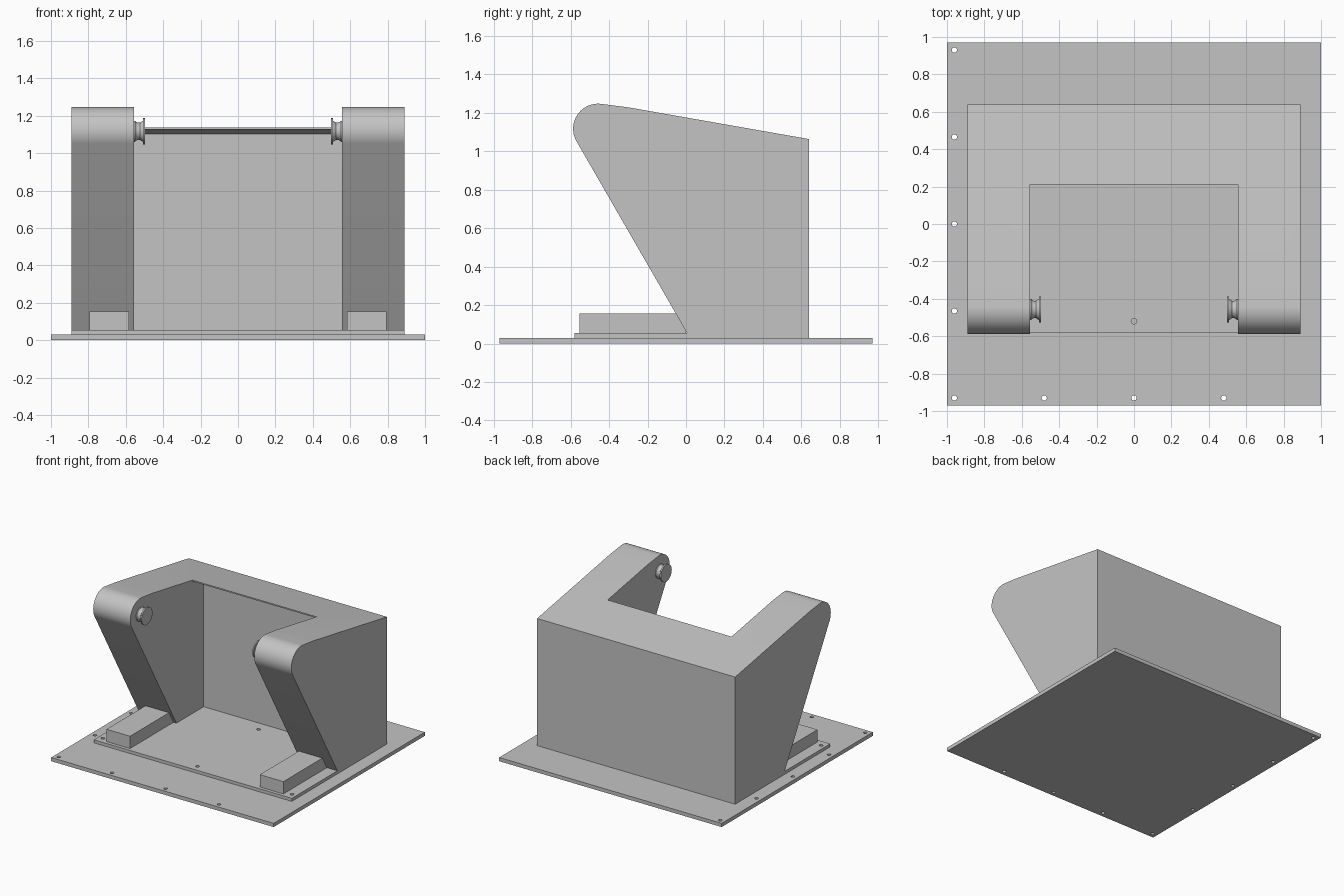
import bpy, bmesh, math
from mathutils import Matrix, Vector

default = bpy.data.objects.get("Cube")
if default:
    bpy.data.objects.remove(default, do_unlink=True)

grey = bpy.data.materials.new("plain grey")
grey.use_nodes = True
COLOUR = (0.55, 0.55, 0.55, 1.0)
grey.diffuse_color = COLOUR
grey.node_tree.nodes["Principled BSDF"].inputs["Base Color"].default_value = COLOUR


def finish(name, bm):
    """Turn a bmesh into a named, coloured object."""
    bmesh.ops.recalc_face_normals(bm, faces=bm.faces)
    mesh = bpy.data.meshes.new(name)
    bm.to_mesh(mesh)
    bm.free()
    mesh.materials.append(grey)
    ob = bpy.data.objects.new(name, mesh)
    bpy.context.collection.objects.link(ob)
    return ob


def extrude(name, points, direction):
    """Prism from a closed outline of 3D points."""
    bm = bmesh.new()
    face = bm.faces.new([bm.verts.new(p) for p in points])
    res = bmesh.ops.extrude_face_region(bm, geom=[face], use_keep_orig=True)
    verts = [g for g in res["geom"] if isinstance(g, bmesh.types.BMVert)]
    bmesh.ops.translate(bm, verts=verts, vec=Vector(direction))
    return finish(name, bm)


def box(name, x0, x1, y0, y1, z0, z1):
    return extrude(name, [(x0, y0, z0), (x1, y0, z0), (x1, y1, z0), (x0, y1, z0)],
                   (0, 0, z1 - z0))


def side_prism(name, yz, half):
    """Side profile extruded across the width."""
    return extrude(name, [(-half, y, z) for y, z in yz], (2 * half, 0, 0))


def hole_cutter(spots, radius):
    bm = bmesh.new()
    for x, y in spots:
        bmesh.ops.create_cone(bm, cap_ends=True, segments=16, radius1=radius,
                              radius2=radius, depth=0.4,
                              matrix=Matrix.Translation((x, y, 0)))
    return finish("hole_cutter", bm)


def activate(ob):
    bpy.ops.object.select_all(action='DESELECT')
    ob.select_set(True)
    bpy.context.view_layer.objects.active = ob


def cut(ob, cutter):
    cutter.hide_render = True
    mod = ob.modifiers.new("cut", 'BOOLEAN')
    mod.operation = 'DIFFERENCE'
    mod.solver = 'EXACT'
    mod.object = cutter
    activate(ob)
    bpy.ops.object.modifier_apply(modifier=mod.name)
    bpy.data.objects.remove(cutter, do_unlink=True)


def smooth(ob, degrees):
    activate(ob)
    bpy.ops.object.shade_smooth_by_angle(angle=math.radians(degrees))


# Base plate with mounting holes along the front and one side
base = box("base_plate", -1, 1, -0.97, 0.97, 0, 0.03)
spots = [(-0.96, y) for y in (0.93, 0.465, 0, -0.465, -0.93)]
spots += [(x, -0.93) for x in (-0.48, 0, 0.48)]
cut(base, hole_cutter(spots, 0.014))

# Floor plate: wide in front, narrow tongue running into the housing
floor = extrude("floor_plate",
                [(-0.89, -0.58, 0.03), (0.89, -0.58, 0.03), (0.89, 0.005, 0.03),
                 (0.56, 0.005, 0.03), (0.56, 0.355, 0.03), (-0.56, 0.355, 0.03),
                 (-0.56, 0.005, 0.03), (-0.89, 0.005, 0.03)], (0, 0, 0.025))
cut(floor, hole_cutter([(-0.85, -0.52), (0, -0.52), (0.85, -0.52), (0, 0.264)], 0.015))

# Housing: rounded side profile across the full width, then the bay is cut out
CY, CZ, R = -0.457, 1.117, 0.13
profile = [(0.005, 0.03), (0.64, 0.03), (0.64, 1.063), (-0.3, 1.228)]
STEPS = 24
for i in range(STEPS + 1):
    a = math.radians(82.6 + (209.9 - 82.6) * i / STEPS)
    profile.append((CY + R * math.cos(a), CZ + R * math.sin(a)))
profile.append((0.005, 0.055))
housing = side_prism("housing", profile, 0.89)
bay = [(0.355, -0.2), (0.355, 1.102), (0.211, 1.128), (0.211, 1.6), (-1, 1.6), (-1, -0.2)]
cut(housing, side_prism("bay_cutter", bay, 0.557))
smooth(housing, 20)

# Foot blocks and flanged rollers on both sides
ROLLER = [(0.558, 0), (0.558, 0.056), (0.55, 0.056), (0.545, 0.05), (0.535, 0.046),
          (0.524, 0.046), (0.516, 0.052), (0.508, 0.056), (0.508, 0.07),
          (0.497, 0.07), (0.497, 0)]
for side, s in (("left", 1), ("right", -1)):
    xs = sorted((s * 0.583, s * 0.795))
    box(side + "_foot_block", xs[0], xs[1], -0.553, 0.0, 0.055, 0.155)

    bm = bmesh.new()
    verts = [bm.verts.new((s * x, CY, CZ + r)) for x, r in ROLLER]
    edges = [bm.edges.new(pair) for pair in zip(verts, verts[1:])]
    bmesh.ops.spin(bm, geom=verts + edges, cent=(0, CY, CZ), axis=(1, 0, 0),
                   angle=math.tau, steps=32)
    bmesh.ops.remove_doubles(bm, verts=bm.verts, dist=0.0005)
    smooth(finish(side + "_roller", bm), 35)
